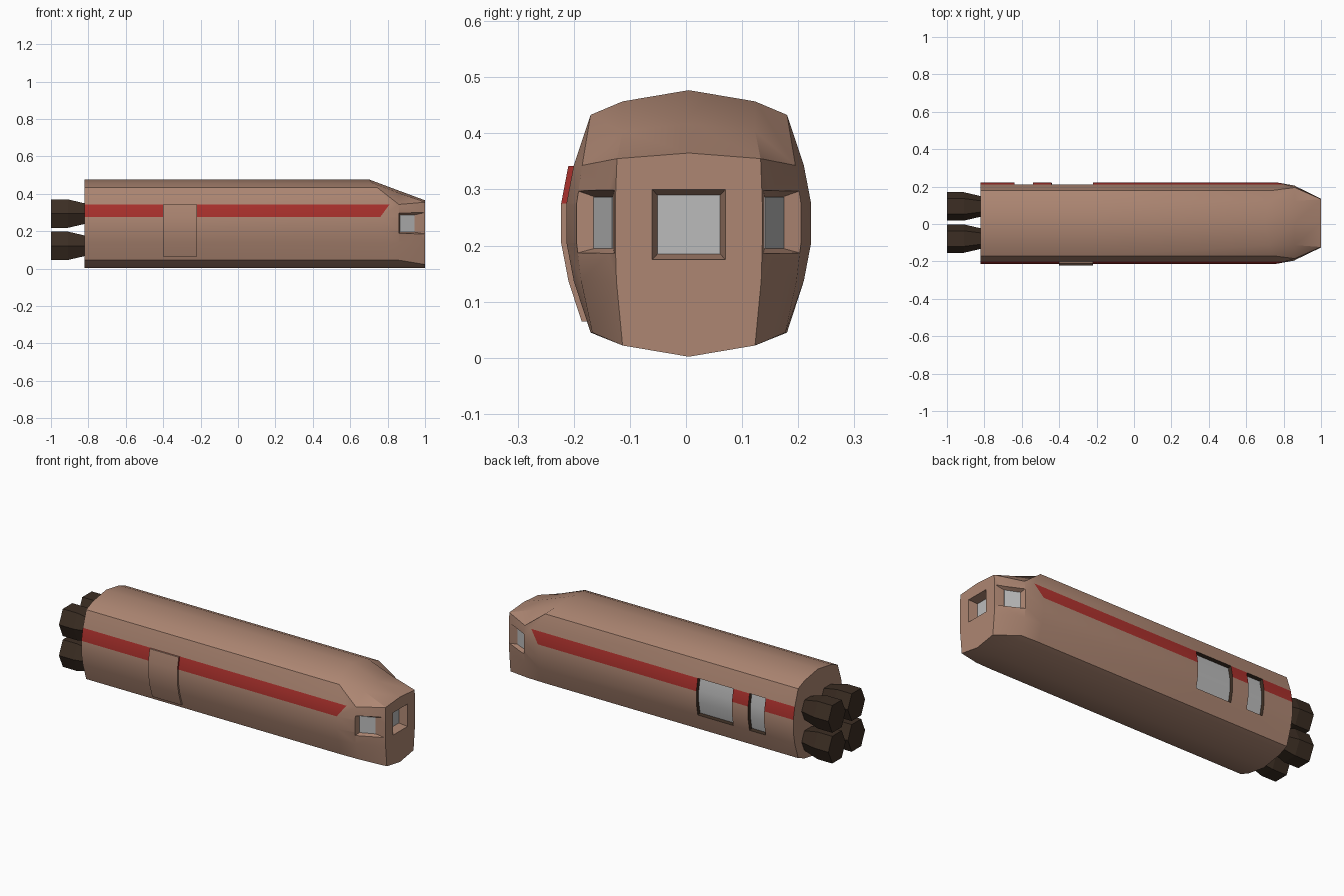
import bpy
import bmesh
from math import radians
from mathutils import Vector

cube = bpy.data.objects.get("Cube")
if cube:
    bpy.data.objects.remove(cube, do_unlink=True)

YC = 0.005  # centre line of the hull


def material(name, rgb):
    m = bpy.data.materials.new(name)
    m.use_nodes = True
    m.diffuse_color = (*rgb, 1)
    m.node_tree.nodes["Principled BSDF"].inputs["Base Color"].default_value = (*rgb, 1)
    return m


TAN = material("tan_hull", (0.42, 0.24, 0.17))
RED = material("red_stripe", (0.40, 0.03, 0.025))
DARK = material("dark_brown", (0.045, 0.027, 0.017))
GLASS = material("grey_glass", (0.50, 0.50, 0.50))


def finish(name, bm, mats):
    mesh = bpy.data.meshes.new(name)
    bm.to_mesh(mesh)
    bm.free()
    for m in mats:
        mesh.materials.append(m)
    ob = bpy.data.objects.new(name, mesh)
    bpy.context.collection.objects.link(ob)
    return ob


def hull(name, points, mat):
    bm = bmesh.new()
    for p in points:
        bm.verts.new(p)
    bmesh.ops.convex_hull(bm, input=bm.verts)
    bmesh.ops.recalc_face_normals(bm, faces=bm.faces)
    return finish(name, bm, [mat])


def activate(ob):
    bpy.ops.object.select_all(action="DESELECT")
    ob.select_set(True)
    bpy.context.view_layer.objects.active = ob


def smooth(ob):
    activate(ob)
    bpy.ops.object.shade_smooth_by_angle(angle=radians(30))


# Half cross-sections as (half width, height), from roof ridge to keel
SECTION = [(0, .477), (.118, .457), (.175, .433), (.205, .343), (.218, .275),
           (.218, .205), (.205, .137), (.175, .045), (.118, .022), (0, .002)]
CHEEK = [(0, .417), (.118, .404), (.19, .343), (.19, .343), (.2, .275),
         (.2, .205), (.192, .137), (.172, .045), (.118, .022), (0, .002)]
FACE = [(0, .365), (.128, .355), (.128, .355), (.128, .355), (.131, .275),
        (.131, .205), (.129, .137), (.118, .022), (.118, .022), (0, .002)]
SHOULDER_X = [.70, .72, .745, .81, .76, .76, .76, .76, .76, .76]
BAND_X = [-.82, -.64, -.54, -.44, -.22]

rings = [[(x, w, z) for w, z in SECTION] for x in BAND_X]
rings.append([(x, w, z) for x, (w, z) in zip(SHOULDER_X, SECTION)])
rings.append([(.86, w, z) for w, z in CHEEK])
rings.append([(1.0, w, z) for w, z in FACE])

# Hull: loft of the sections, with the stripe band coloured
bm = bmesh.new()
loops = []
for half in rings:
    full = half + [(x, -w, z) for x, w, z in half[-2:0:-1]]
    loops.append([bm.verts.new((x, YC + w, z)) for x, w, z in full])
n = len(loops[0])
openings = {1: [], 3: []}
for i in range(len(loops) - 1):
    a, b = loops[i], loops[i + 1]
    for j in range(n):
        k = (j + 1) % n
        f = bm.faces.new((a[j], a[k], b[k], b[j]))
        if j in (3, n - 4) and i < len(BAND_X):
            f.material_index = 1
        if i in openings and j in (3, 4, 5):
            openings[i].append(f)
bm.faces.new(loops[0])
bm.faces.new(loops[-1])
bmesh.ops.remove_doubles(bm, verts=bm.verts, dist=0.0005)
bmesh.ops.recalc_face_normals(bm, faces=bm.faces)

# Recessed side windows on the left flank
for faces in openings.values():
    rim = bmesh.ops.inset_region(bm, faces=faces, thickness=0.001, depth=-0.02,
                                 use_boundary=True, use_even_offset=True)["faces"]
    for f in rim:
        f.material_index = 2
    for f in faces:
        f.material_index = 3
body = finish("hull", bm, [TAN, RED, DARK, GLASS])


# Cockpit windows: tapered recesses with a thin pane at the bottom
def recess(name, inner, outer, push):
    cutter = hull(name + "_cutter", inner + outer, TAN)
    mod = body.modifiers.new(name, "BOOLEAN")
    mod.object = cutter
    mod.operation = "DIFFERENCE"
    mod.solver = "EXACT"
    activate(body)
    bpy.ops.object.modifier_apply(modifier=mod.name)
    bpy.data.objects.remove(cutter, do_unlink=True)
    push = Vector(push)
    plate = [Vector(p) + push * s for p in inner for s in (-1, 1)]
    hull(name + "_pane", plate, GLASS)


def rect(x, half, low, high):
    return [(x, YC + s * half, z) for s in (-1, 1) for z in (low, high)]


recess("front_window", rect(.95, .056, .185, .290), rect(1.01, .067, .173, .302), (.002, 0, 0))

for side, s in (("left", 1), ("right", -1)):
    inner = [(x, YC + s * w, z) for x, w in ((.866, .168), (.942, .135)) for z in (.195, .287)]
    outer = [(x, YC + s * w, z) for x, w in ((.857, .216), (1.02, .1315)) for z in (.182, .304)]
    recess(side + "_cheek_window", inner, outer, (.001, s * .002, 0))
smooth(body)


# Raised door on the right flank, following the hull curve
def half_width(z):
    for (w0, z0), (w1, z1) in zip(SECTION, SECTION[1:]):
        if z1 <= z <= z0:
            return w0 + (w1 - w0) * (z0 - z) / (z0 - z1)


bm = bmesh.new()
grid = []
for z in (.065, .137, .205, .275, .342):
    w = half_width(z)
    grid.append([bm.verts.new((x, YC - w - d, z))
                 for x, d in ((-.40, -.004), (-.40, .0095), (-.22, .0095), (-.22, -.004))])
for a, b in zip(grid, grid[1:]):
    for j in range(4):
        k = (j + 1) % 4
        bm.faces.new((a[j], a[k], b[k], b[j]))
bm.faces.new(grid[0])
bm.faces.new(grid[-1])
bmesh.ops.recalc_face_normals(bm, faces=bm.faces)
for f in bm.faces:
    # Door edges carry the stripe colour
    if abs(f.normal.x) > 0.9 and f.calc_center_median().z > .275:
        f.material_index = 1
smooth(finish("side_door", bm, [TAN, RED]))

# Four six-sided engine nozzles, narrowing into the hull
HEX = [(1, 0), (.55, 1), (-.55, 1), (-1, 0), (-.55, -1), (.55, -1)]
for level, z in (("upper", .294), ("lower", .122)):
    for side, y in (("left", .094), ("right", -.078)):
        pts = [(x, y + r * u, z + r * v)
               for x, r in ((-1.0, .076), (-.91, .076), (-.815, .054)) for u, v in HEX]
        hull(f"{level}_{side}_nozzle", pts, DARK)
